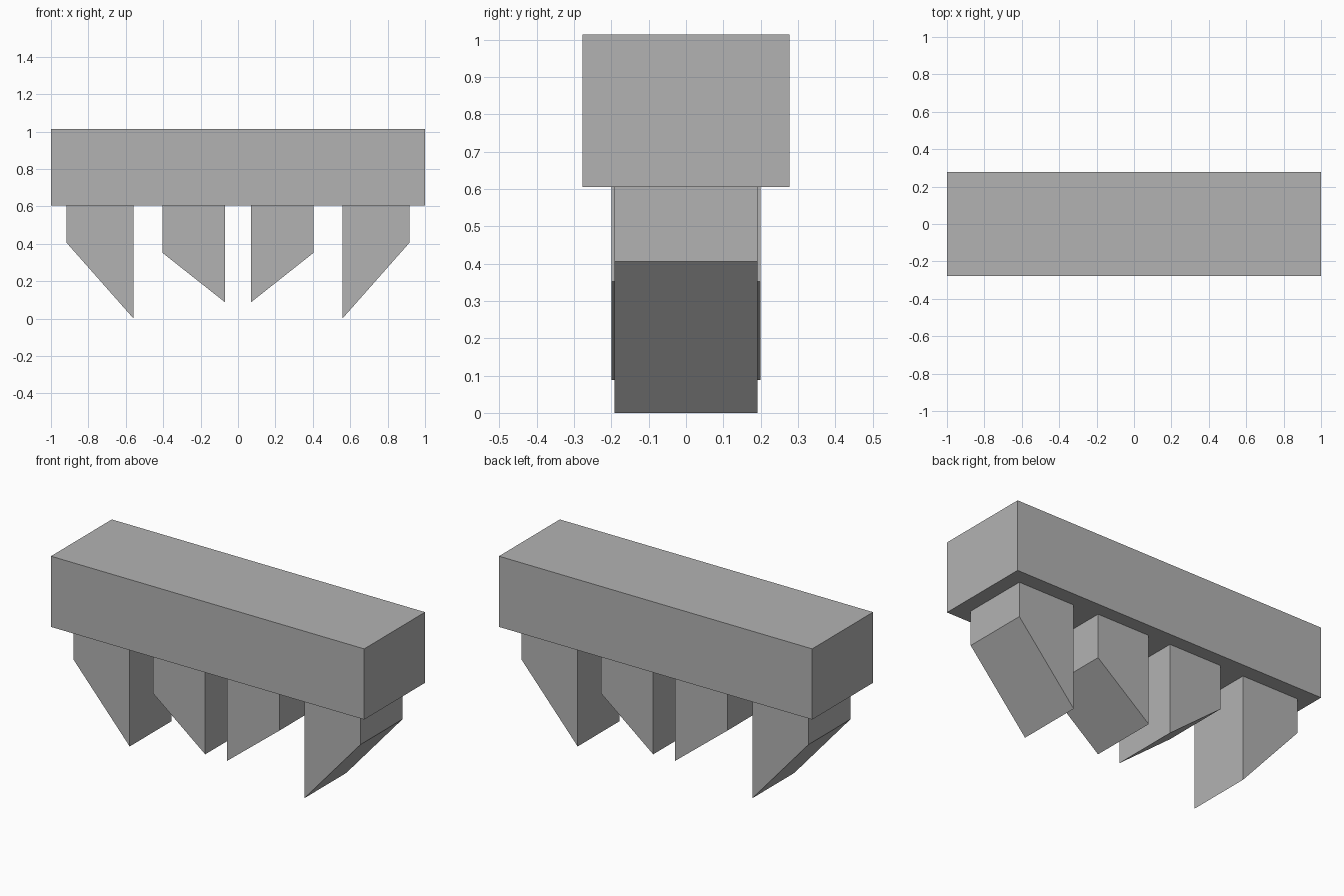
import bpy
import bmesh

cube = bpy.data.objects.get("Cube")
if cube:
    bpy.data.objects.remove(cube, do_unlink=True)

# Single plain grey for every part
grey = bpy.data.materials.new("plain_grey")
grey.use_nodes = True
colour = (0.45, 0.45, 0.45, 1)
grey.diffuse_color = colour
grey.node_tree.nodes["Principled BSDF"].inputs["Base Color"].default_value = colour


def prism(name, profile, depth):
    """Extrude an x-z profile along y, centred on y = 0."""
    bm = bmesh.new()
    face = bm.faces.new([bm.verts.new((x, -depth / 2, z)) for x, z in profile])
    extruded = bmesh.ops.extrude_face_region(bm, geom=[face])
    verts = [v for v in extruded["geom"] if isinstance(v, bmesh.types.BMVert)]
    bmesh.ops.translate(bm, vec=(0, depth, 0), verts=verts)
    bmesh.ops.recalc_face_normals(bm, faces=bm.faces)
    mesh = bpy.data.meshes.new(name)
    bm.to_mesh(mesh)
    bm.free()
    mesh.materials.append(grey)
    obj = bpy.data.objects.new(name, mesh)
    bpy.context.collection.objects.link(obj)
    return obj


UNDERSIDE = 0.605

# Long top beam
prism("beam", [(-1, UNDERSIDE), (1, UNDERSIDE), (1, 1.013), (-1, 1.013)], 0.555)

# Slanted teeth: inner x, outer x, tip height, shoulder height, depth
teeth = {
    "outer_tooth": (0.558, 0.916, 0, 0.405, 0.382),
    "inner_tooth": (0.07, 0.404, 0.088, 0.352, 0.398),
}
for name, (inner, outer, tip, shoulder, depth) in teeth.items():
    for side, sign in (("left", 1), ("right", -1)):
        profile = [(inner, tip), (outer, shoulder), (outer, UNDERSIDE), (inner, UNDERSIDE)]
        prism(f"{side}_{name}", [(sign * x, z) for x, z in profile], depth)
